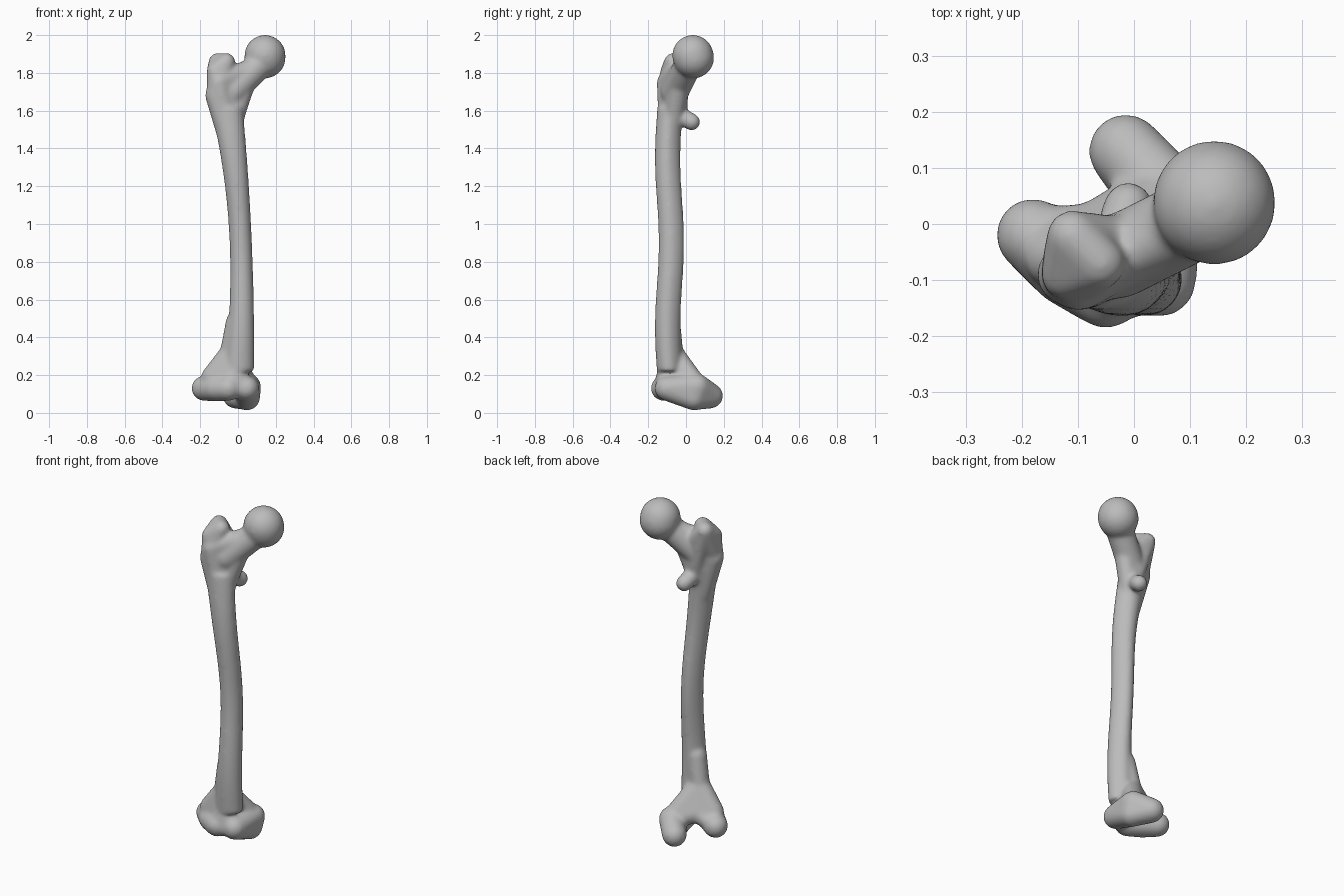
import bpy
import bmesh
import math
from mathutils import Vector

default_cube = bpy.data.objects.get("Cube")
if default_cube:
    bpy.data.objects.remove(default_cube, do_unlink=True)

bone_mesh = bpy.data.meshes.new("thigh_bone")
bm = bmesh.new()

# Unit sphere directions shared by every rounded lobe
ball = bmesh.new()
bmesh.ops.create_icosphere(ball, subdivisions=3, radius=1)
directions = [vert.co.copy() for vert in ball.verts]
ball.free()


def add_lobe(radius, *centres):
    """Stretch one convex skin around equal spheres at the given centres."""
    verts = [bm.verts.new(centre + direction * radius)
             for centre in centres for direction in directions]
    hull = bmesh.ops.convex_hull(bm, input=verts)
    leftovers = {item for item in hull["geom_interior"] + hull["geom_unused"]
                 if isinstance(item, bmesh.types.BMVert)}
    bmesh.ops.delete(bm, geom=list(leftovers), context='VERTS')


def shaft_ring(height, sides):
    """One cross-section: bowed centre, wider ends, narrowed to a rear ridge."""
    from_waist = height - 0.9
    half_width = 0.06 + 0.05 * from_waist ** 2
    half_depth = 0.068
    centre_x = 0.02 - 0.085 * (height - 0.65) ** 2
    centre_y = 0.01 * math.cos(7 * from_waist) - 0.087
    ring = []
    for side in range(sides):
        angle = math.tau * side / sides
        across, back = math.cos(angle), math.sin(angle)
        across *= 1 - max(back, 0) / 5
        ring.append(bm.verts.new((centre_x + across * half_width,
                                  centre_y + back * half_depth, height)))
    return ring


def add_shaft(bottom, top, steps, sides):
    """Loft the cross-sections into a closed tube."""
    rings = [shaft_ring(bottom + (top - bottom) * step / steps, sides)
             for step in range(steps + 1)]
    for lower, upper in zip(rings, rings[1:]):
        for side in range(sides):
            following = (side + 1) % sides
            bm.faces.new((lower[side], lower[following],
                          upper[following], upper[side]))
    bm.faces.new(rings[0])
    bm.faces.new(rings[-1])


# Long bowed shaft
add_shaft(bottom=0.22, top=1.62, steps=30, sides=32)

# Ball head, slightly taller than wide
head = Vector((0.143, 0.036, 1.892))
head_base = Vector((0.143, 0.04, 1.88))
add_lobe(0.11, head, head_base)

# Landmarks of the upper end
neck_end = Vector((0.11, 0.01, 1.84))
neck_root = Vector((-0.03, -0.06, 1.7))
neck_curve = Vector((0.03, -0.04, 1.72))
neck_heel = Vector((-0.01, -0.06, 1.6))
shoulder = Vector((-0.05, -0.09, 1.45))
knob_peak = Vector((-0.06, -0.07, 1.86))
knob_crest = Vector((-0.11, -0.02, 1.86))
knob_side = Vector((-0.12, -0.09, 1.81))
knob_front = Vector((-0.1, -0.1, 1.75))
knob_foot = Vector((-0.12, -0.09, 1.68))

# Sloping neck, widening into the shaft and the large knob
add_lobe(0.075, neck_end, neck_root)
add_lobe(0.055, neck_root, neck_curve, neck_heel)
add_lobe(0.055, neck_end, neck_root, knob_front, knob_foot)
add_lobe(0.055, neck_root, neck_heel, knob_front, knob_foot, shoulder)

# Large upper knob: front bulge and rear crest
add_lobe(0.046, knob_peak, knob_side, knob_front, knob_foot)
add_lobe(0.046, knob_peak, knob_crest, knob_side, knob_foot)

# Small rear knob, with ridges running to the neck and the crest
small_knob = Vector((-0.01, 0.03, 1.54))
small_root = Vector((-0.03, -0.04, 1.58))
add_lobe(0.046, small_knob, small_root)
add_lobe(0.045, small_root, neck_heel, neck_curve, knob_crest)

# Knee landmarks
upper_waist = Vector((-0.01, -0.085, 0.48))
waist = Vector((-0.04, -0.07, 0.32))
flare_front = Vector((-0.02, -0.1, 0.2))
flare_side = Vector((-0.14, -0.06, 0.19))
bridge = Vector((-0.06, -0.01, 0.18))
outer_front = Vector((-0.05, -0.12, 0.13))
outer_middle = Vector((-0.12, -0.08, 0.13))
outer_back = Vector((-0.18, -0.02, 0.13))
inner_front = Vector((0.045, -0.1, 0.13))
inner_base = Vector((0.05, 0.04, 0.08))
inner_side = Vector((0.055, 0.06, 0.14))
inner_back = Vector((-0.015, 0.13, 0.09))

# Flare above the knee, and the grooved front between the knuckles
add_lobe(0.056, upper_waist, waist)
add_lobe(0.056, waist, flare_front, flare_side, bridge)
add_lobe(0.056, waist, flare_front, bridge, inner_side)
add_lobe(0.05, flare_side, bridge, outer_back)
add_lobe(0.056, flare_front, outer_front, inner_front, bridge)

# Outer and inner knuckles
for knuckle in ((outer_front, outer_middle, outer_back),
                (inner_front, inner_base, inner_side),
                (inner_base, inner_side, inner_back)):
    add_lobe(0.067, *knuckle)

bmesh.ops.recalc_face_normals(bm, faces=bm.faces)
bm.to_mesh(bone_mesh)
bm.free()
bone = bpy.data.objects.new("thigh_bone", bone_mesh)
bpy.context.scene.collection.objects.link(bone)

# Fuse the lobes into one soft surface
fuse = bone.modifiers.new("fuse", 'REMESH')
fuse.mode = 'VOXEL'
fuse.voxel_size = 0.008
fuse.use_smooth_shade = True
soften = bone.modifiers.new("soften", 'SMOOTH')
soften.iterations = 25
bone_mesh.shade_smooth()

# Bone grey
bone_grey = bpy.data.materials.new("bone_grey")
bone_grey.use_nodes = True
colour = (0.5, 0.5, 0.5, 1)
bone_grey.diffuse_color = colour
shader = next(node for node in bone_grey.node_tree.nodes
              if node.type == 'BSDF_PRINCIPLED')
shader.inputs["Base Color"].default_value = colour
bone_mesh.materials.append(bone_grey)
